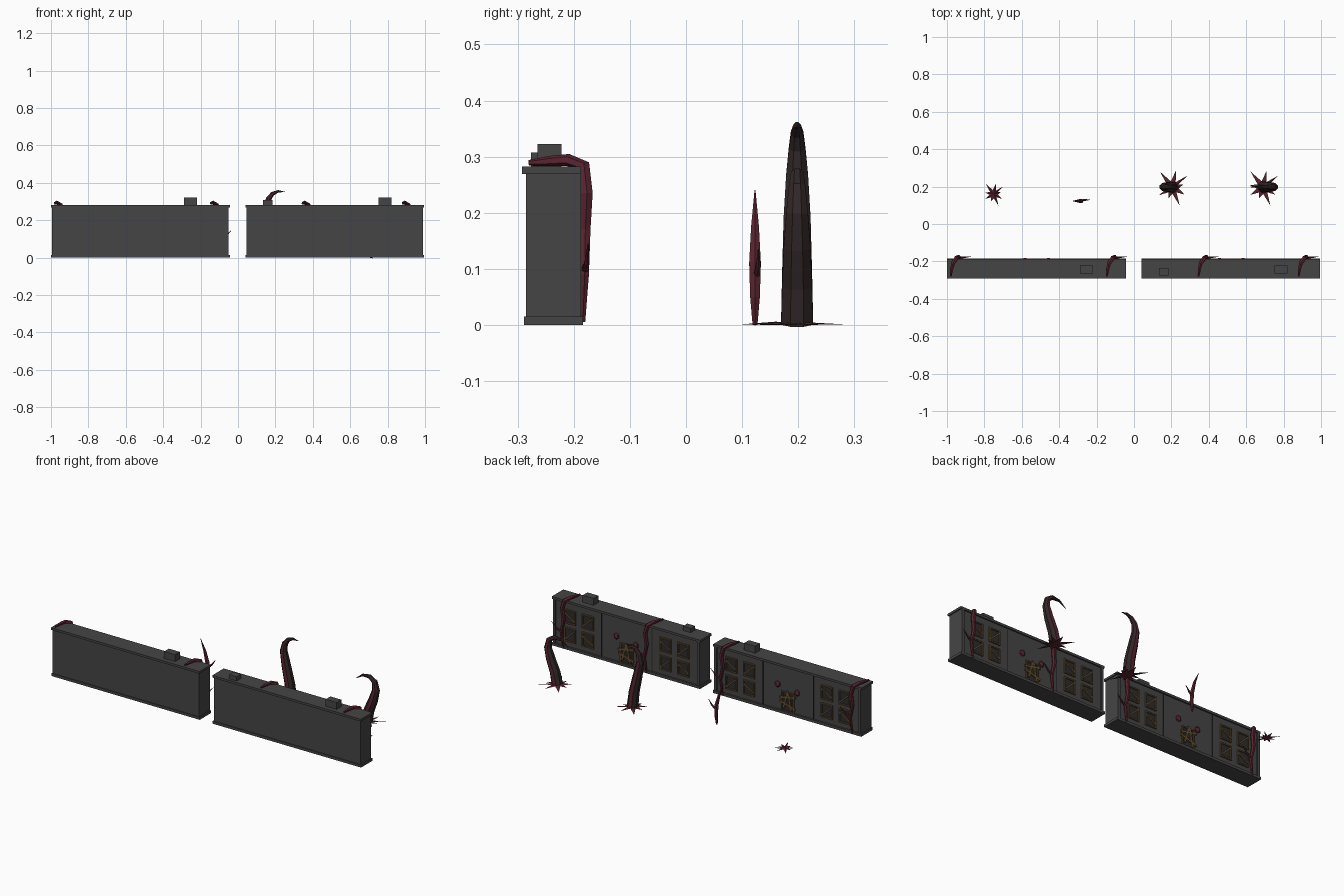
import bpy, bmesh, math
from mathutils import Vector, Matrix

cube = bpy.data.objects.get("Cube")
if cube:
    bpy.data.objects.remove(cube, do_unlink=True)


def material(name, color):
    m = bpy.data.materials.new(name)
    m.use_nodes = True
    m.diffuse_color = (*color, 1)
    m.node_tree.nodes["Principled BSDF"].inputs["Base Color"].default_value = (*color, 1)
    return m


CONCRETE = material("concrete grey", (0.06, 0.06, 0.06))
DARK = material("dark grey", (0.025, 0.025, 0.025))
WOOD = material("old wood", (0.12, 0.075, 0.03))
FLESH = material("maroon flesh", (0.1, 0.018, 0.03))
HIDE = material("dark hide", (0.032, 0.02, 0.021))


def finish(bm, name, *mats):
    bmesh.ops.recalc_face_normals(bm, faces=bm.faces)
    mesh = bpy.data.meshes.new(name)
    bm.to_mesh(mesh)
    bm.free()
    for m in mats:
        mesh.materials.append(m)
    ob = bpy.data.objects.new(name, mesh)
    bpy.context.collection.objects.link(ob)
    return ob


def add_box(bm, center, size, tilt=0):
    mat = (Matrix.Translation(center) @ Matrix.Rotation(tilt, 4, 'Y')
           @ Matrix.Diagonal((*size, 1)))
    bmesh.ops.create_cube(bm, size=1, matrix=mat)


def box(name, mat, center, size):
    bm = bmesh.new()
    add_box(bm, center, size)
    return finish(bm, name, mat)


def add_tube(bm, path, radii, sides=6):
    """Tapered faceted tube through the path points."""
    pts = [Vector(p) for p in path]
    rings = []
    for i, (p, r) in enumerate(zip(pts, radii)):
        t = (pts[min(i + 1, len(pts) - 1)] - pts[max(i - 1, 0)]).normalized()
        side = Vector((0, 1, 0)) if abs(t.y) < 0.7 else Vector((1, 0, 0))
        u = (side - t * side.dot(t)).normalized()
        v = t.cross(u)
        if i and u.dot(last_u) < 0.5:
            u = (last_u - t * last_u.dot(t)).normalized()
            v = t.cross(u)
        last_u = u
        angles = [math.tau * (k + 0.5) / sides for k in range(sides)]
        rings.append([bm.verts.new(p + r * (math.cos(a) * u + math.sin(a) * v)) for a in angles])
    for a, b in zip(rings, rings[1:]):
        for k in range(sides):
            n = (k + 1) % sides
            bm.faces.new((a[k], a[n], b[n], b[k]))
    bm.faces.new(rings[0])
    bm.faces.new(rings[-1])


WALL = -0.195


def add_frame(bm, x, z, w, h):
    """Four thin boards around an opening."""
    for s in (-1, 1):
        add_box(bm, (x + s * w / 2, WALL + 0.004, z), (0.007, 0.008, h))
        add_box(bm, (x, WALL + 0.004, z + s * h / 2), (w + 0.007, 0.008, 0.007))


def building(side, c):
    half = 0.478
    box(side + "_body", CONCRETE, (c, -0.24, 0.14), (2 * half - 0.012, 0.09, 0.27))
    box(side + "_plinth", CONCRETE, (c, -0.2365, 0.0075), (2 * half, 0.105, 0.015))
    box(side + "_roof_slab", CONCRETE, (c, -0.2395, 0.276), (2 * half, 0.105, 0.013))
    # End pillars and dark seams on the window side
    for s, tag in ((-1, "right"), (1, "left")):
        box(f"{side}_{tag}_pillar", CONCRETE, (c + s * (half - 0.014), -0.193, 0.142),
            (0.016, 0.012, 0.255))
        box(f"{side}_{tag}_seam", DARK, (c + s * 0.163, WALL + 0.001, 0.142),
            (0.006, 0.004, 0.255))
    # Windows and doorway: dark panes, wooden frames, crooked planks
    panes, frames = bmesh.new(), bmesh.new()
    for i, dx in enumerate((-0.365, -0.25, 0.25, 0.365)):
        for j, z in enumerate((0.085, 0.19)):
            x = c + dx
            add_box(panes, (x, WALL + 0.0005, z), (0.066, 0.003, 0.076))
            add_frame(frames, x, z, 0.066, 0.076)
            add_box(frames, (x, WALL + 0.006, z), (0.08, 0.006, 0.009),
                    0.75 if (i + j) % 2 else -0.55)
    add_box(panes, (c, WALL + 0.0005, 0.07), (0.075, 0.003, 0.11))
    add_frame(frames, c, 0.07, 0.075, 0.11)
    for dx, z, tilt in ((0, 0.1, 0.2), (0, 0.055, -0.3), (0.012, 0.085, 1.3), (-0.015, 0.075, 1.75)):
        add_box(frames, (c + dx, WALL + 0.007, z), (0.105, 0.007, 0.012), tilt)
    finish(panes, side + "_window_panes", DARK)
    finish(frames, side + "_boards", WOOD)
    # Fleshy pods beside the doorway
    pods = bmesh.new()
    for dx, z in ((0.065, 0.16), (-0.06, 0.14)):
        bmesh.ops.create_icosphere(pods, subdivisions=1, radius=0.018, matrix=(
            Matrix.Translation((c + dx, WALL + 0.004, z)) @ Matrix.Diagonal((1, 0.6, 1.1, 1))))
    finish(pods, side + "_pods", FLESH)


building("right_building", -0.522)
building("left_building", 0.517)

# Rooftop units
for i, (x, y, w, d, top) in enumerate(((-0.255, -0.243, 0.07, 0.043, 0.323),
                                       (0.16, -0.256, 0.05, 0.04, 0.307),
                                       (0.785, -0.243, 0.07, 0.043, 0.323))):
    box(f"roof_unit_{i + 1}", CONCRETE, (x, y, (top + 0.28) / 2), (w, d, top - 0.28))

# Vines draped over the roofs and down the walls
for i, x in enumerate((-0.98, -0.145, 0.345, 0.88)):
    bm = bmesh.new()
    add_tube(bm, [(x, -0.28, 0.289), (x + 0.004, -0.245, 0.292), (x + 0.012, -0.21, 0.294),
                  (x + 0.03, -0.182, 0.283), (x + 0.042, -0.177, 0.235),
                  (x + 0.034, -0.18, 0.17), (x + 0.05, -0.181, 0.09), (x + 0.038, -0.184, 0.006)],
             (0.005, 0.009, 0.011, 0.012, 0.012, 0.011, 0.009, 0.005))
    add_tube(bm, [(x + 0.045, -0.181, 0.095), (x + 0.075, -0.177, 0.11), (x + 0.108, -0.174, 0.145)],
             (0.007, 0.005, 0.001))
    finish(bm, f"wall_vine_{i + 1}", FLESH)

# Free standing sprout with a side branch
bm = bmesh.new()
add_tube(bm, [(-0.285, 0.123, 0), (-0.28, 0.123, 0.05), (-0.283, 0.123, 0.11),
              (-0.3, 0.123, 0.175), (-0.327, 0.123, 0.24)], (0.005, 0.01, 0.012, 0.008, 0.001))
add_tube(bm, [(-0.285, 0.125, 0.085), (-0.258, 0.129, 0.105), (-0.236, 0.129, 0.135)],
         (0.007, 0.005, 0.001))
finish(bm, "sprout", FLESH)


def roots(name, x, y, scale):
    """Flat ragged star: pointed arms joined to a raised centre."""
    arms = ((15, 0.06), (38, 0.105), (78, 0.092), (128, 0.108), (170, 0.07),
            (210, 0.08), (250, 0.06), (292, 0.105), (330, 0.075))
    bm = bmesh.new()
    rim = []
    for k, (deg, length) in enumerate(arms):
        nxt = arms[(k + 1) % len(arms)][0] + (360 if k == len(arms) - 1 else 0)
        for ang, r in ((deg, length), ((deg + nxt) / 2, 0.034)):
            a = math.radians(ang)
            rim.append(Vector((x + scale * r * math.cos(a), y + scale * r * math.sin(a), 0.001)))
    ring = [bm.verts.new(p) for p in rim]
    hub = bm.verts.new((x, y, 0.006))
    base = bm.verts.new((x, y, 0))
    for k in range(len(ring)):
        a, b = ring[k], ring[(k + 1) % len(ring)]
        bm.faces.new((a, b, hub))
        bm.faces.new((b, a, base))
    finish(bm, name, FLESH)


roots("left_roots", 0.69, 0.195, 1)
roots("middle_roots", 0.205, 0.195, 1)
roots("right_roots", -0.75, 0.16, 0.65)


def tentacle(name, profile):
    """Hooked tapering arm with dark front and back and maroon flanks."""
    bm = bmesh.new()
    radii = (0.031, 0.029, 0.026, 0.021, 0.016, 0.012, 0.007, 0.001)
    add_tube(bm, [(x, 0.198, z) for x, z in profile], radii, 8)
    bm.normal_update()
    for f in bm.faces:
        f.material_index = 1 if abs(f.normal.y) > 0.8 else 0
    finish(bm, name, HIDE, FLESH)


tentacle("left_tentacle", [(0.69, 0.003), (0.705, 0.07), (0.733, 0.14), (0.75, 0.2),
                           (0.742, 0.245), (0.71, 0.268), (0.665, 0.265), (0.62, 0.235)])
tentacle("middle_tentacle", [(0.205, 0.003), (0.195, 0.09), (0.172, 0.19), (0.156, 0.27),
                             (0.164, 0.315), (0.185, 0.342), (0.215, 0.355), (0.25, 0.352)])
